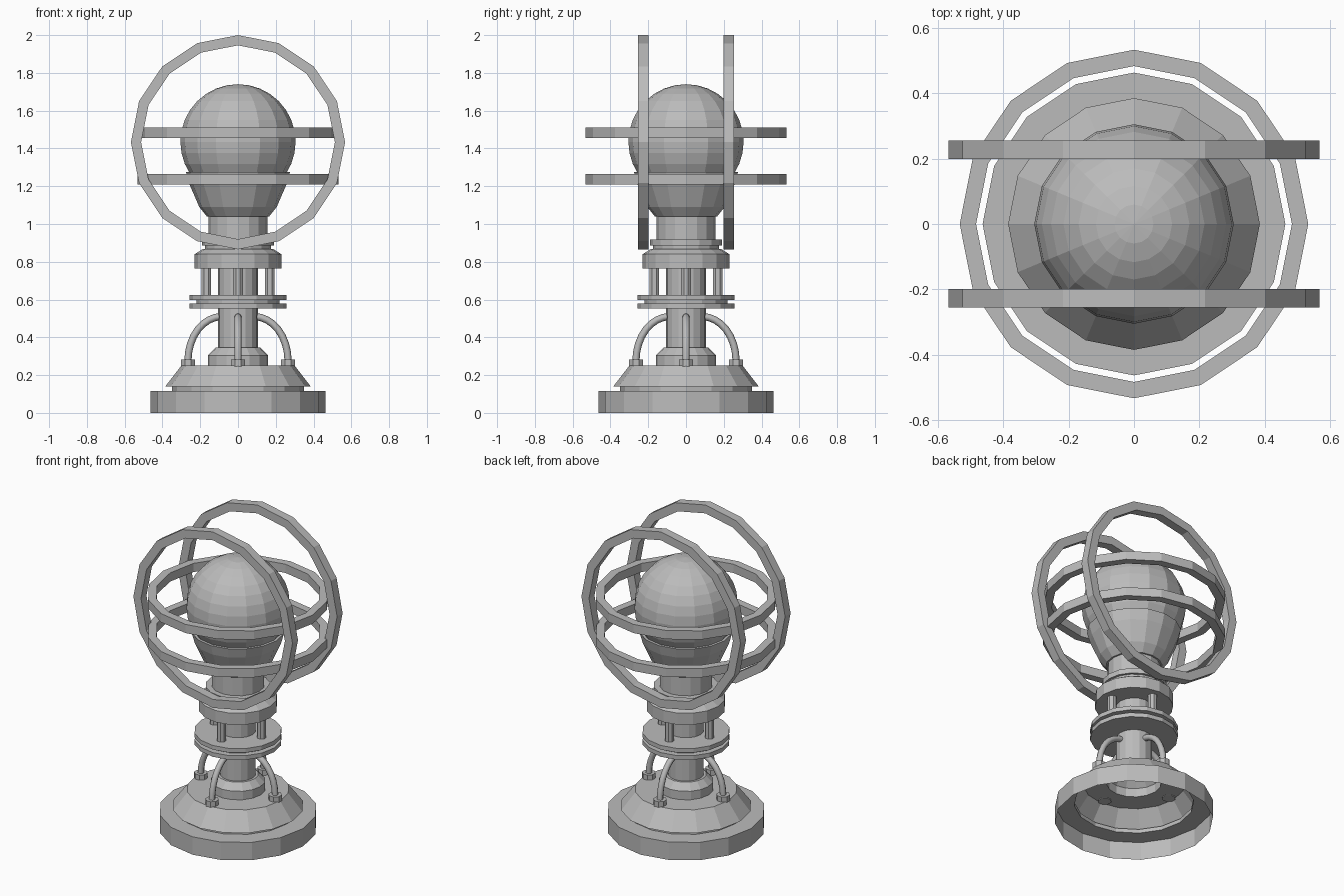
import bpy
import bmesh
from math import cos, sin, pi
from mathutils import Matrix

old = bpy.data.objects.get("Cube")
if old:
    bpy.data.objects.remove(old, do_unlink=True)

COLOUR = (0.5, 0.5, 0.5, 1)
grey = bpy.data.materials.new("plain_grey")
grey.use_nodes = True
grey.diffuse_color = COLOUR
grey.node_tree.nodes["Principled BSDF"].inputs["Base Color"].default_value = COLOUR


def add_object(name, mesh):
    mesh.materials.clear()
    mesh.materials.append(grey)
    ob = bpy.data.objects.new(name, mesh)
    bpy.context.collection.objects.link(ob)
    return ob


def lathe(name, profile, sides=16, caps=True, loop=False, offset=0.0, matrix=None):
    """Turn (radius, height) points, listed bottom to top, around z."""
    bm = bmesh.new()
    rows = []
    for r, z in profile:
        angles = [2 * pi * (k + offset) / sides for k in range(sides)]
        rows.append([bm.verts.new((r * cos(a), r * sin(a), z)) for a in angles])
    pairs = list(zip(rows, rows[1:]))
    if loop:
        pairs.append((rows[-1], rows[0]))
    for low, high in pairs:
        for k in range(sides):
            n = (k + 1) % sides
            bm.faces.new((low[k], low[n], high[n], high[k]))
    if caps and not loop:
        bm.faces.new(rows[0][::-1])
        bm.faces.new(rows[-1])
    if matrix:
        bm.transform(matrix)
    mesh = bpy.data.meshes.new(name)
    bm.to_mesh(mesh)
    bm.free()
    return add_object(name, mesh)


def ring(name, inner, outer, thick, matrix):
    h = thick / 2
    section = [(inner, -h), (outer, -h), (outer, h), (inner, h)]
    return lathe(name, section, loop=True, matrix=matrix)


# Hollow stepped base, open underneath
lathe("base", [(0.463, 0), (0.463, 0.115), (0.35, 0.115), (0.35, 0.14),
               (0.385, 0.14), (0.30, 0.25), (0.16, 0.25), (0.16, 0.305),
               (0.12, 0.345), (0.10, 0.345)], caps=False)

# Column and its plates
lathe("column", [(0.105, 0.34), (0.105, 0.78)])
lathe("plate_core", [(0.22, 0.57), (0.22, 0.61)])
lathe("lower_plate", [(0.257, 0.552), (0.257, 0.579)])
lathe("upper_plate", [(0.257, 0.598), (0.257, 0.625)])
lathe("flange", [(0.23, 0.765), (0.23, 0.84), (0.185, 0.868), (0.175, 0.868),
                 (0.175, 0.885), (0.19, 0.885), (0.19, 0.918), (0.155, 0.918),
                 (0.155, 1.04)])

# Cup and globe
lathe("globe_cup", [(0.165, 1.04), (0.205, 1.09), (0.257, 1.21), (0.275, 1.275),
                    (0.25, 1.275)])
bm = bmesh.new()
bmesh.ops.create_uvsphere(bm, u_segments=16, v_segments=16, radius=0.305,
                          matrix=Matrix.Translation((0, 0, 1.435)))
globe_mesh = bpy.data.meshes.new("globe")
bm.to_mesh(globe_mesh)
bm.free()
add_object("globe", globe_mesh)

# Cage: two level rings and two upright rings
for name, z in (("lower", 1.238), ("upper", 1.482)):
    ring(name + "_level_ring", 0.483, 0.533, 0.056, Matrix.Translation((0, 0, z)))
for name, y in (("front", -0.227), ("back", 0.227)):
    place = Matrix.Translation((0, y, 1.433)) @ Matrix.Rotation(pi / 2, 4, "X")
    ring(name + "_upright_ring", 0.513, 0.567, 0.056, place)


def arch_mesh():
    """Quarter-ellipse tube from the base up to the column."""
    curve = bpy.data.curves.new("arch_path", "CURVE")
    curve.dimensions = "3D"
    curve.bevel_depth = 0.019
    curve.bevel_resolution = 2
    steps = 8
    path = curve.splines.new("POLY")
    path.points.add(steps)
    for i, p in enumerate(path.points):
        a = pi / 2 * i / steps
        p.co = (0.085 + 0.18 * cos(a), 0, 0.275 + 0.235 * sin(a), 1)
    temp = bpy.data.objects.new("arch_path", curve)
    bpy.context.collection.objects.link(temp)
    deps = bpy.context.evaluated_depsgraph_get()
    mesh = bpy.data.meshes.new_from_object(temp.evaluated_get(deps))
    bpy.data.objects.remove(temp, do_unlink=True)
    return mesh


# Posts, pipes and nuts, one set on each side
pipe = arch_mesh()
for i, side in enumerate(("left", "back", "right", "front")):
    turn = Matrix.Rotation(i * pi / 2, 4, "Z")
    lathe(side + "_post", [(0.028, 0.615), (0.028, 0.775)], sides=8, offset=0.5,
          matrix=turn @ Matrix.Translation((0.168, 0, 0)))
    lathe(side + "_nut", [(0.04, 0.245), (0.04, 0.283)], sides=8, offset=0.5,
          matrix=turn @ Matrix.Translation((0.265, 0, 0)))
    tube = pipe.copy()
    tube.transform(turn)
    add_object(side + "_pipe", tube)
